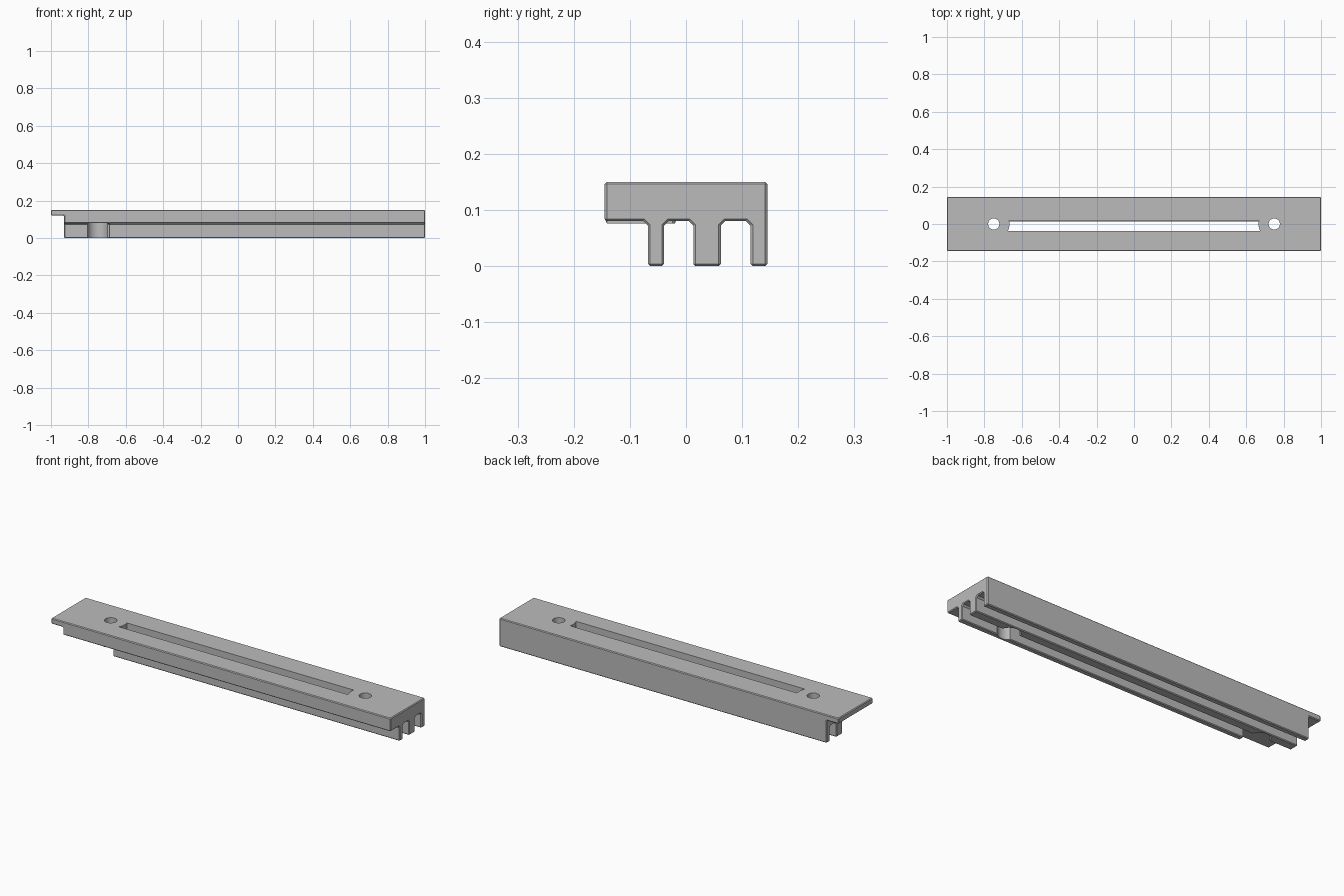
import bpy, bmesh, math

cube = bpy.data.objects.get("Cube")
if cube:
    bpy.data.objects.remove(cube, do_unlink=True)

grey = bpy.data.materials.new("plain grey")
grey.use_nodes = True
grey.diffuse_color = (0.5, 0.5, 0.5, 1)
grey.node_tree.nodes["Principled BSDF"].inputs["Base Color"].default_value = (0.5, 0.5, 0.5, 1)

HALF_Y, TOP, UNDER = 0.145, 0.15, 0.08
FILLET, HOLE_X = 0.008, 0.75
RIBS = [(-0.068, -0.039), (0.013, 0.062), (0.115, HALF_Y)]


def extrude(name, points, offset):
    """Solid from a closed outline of 3D points, pushed along offset."""
    bm = bmesh.new()
    face = bm.faces.new([bm.verts.new(p) for p in points])
    new = bmesh.ops.extrude_face_region(bm, geom=[face])["geom"]
    verts = [g for g in new if isinstance(g, bmesh.types.BMVert)]
    bmesh.ops.translate(bm, verts=verts, vec=offset)
    bmesh.ops.recalc_face_normals(bm, faces=bm.faces)
    mesh = bpy.data.meshes.new(name)
    bm.to_mesh(mesh)
    bm.free()
    obj = bpy.data.objects.new(name, mesh)
    bpy.context.collection.objects.link(obj)
    obj.data.materials.append(grey)
    return obj


def box(name, x0, x1, y0, y1, z0, z1):
    pts = [(x0, y0, z0), (x1, y0, z0), (x1, y1, z0), (x0, y1, z0)]
    return extrude(name, pts, (0, 0, z1 - z0))


def cylinder(name, x, radius, z0, z1):
    angles = [math.tau * i / 48 for i in range(48)]
    pts = [(x + radius * math.cos(a), radius * math.sin(a), z0) for a in angles]
    return extrude(name, pts, (0, 0, z1 - z0))


def apply(obj, mod):
    bpy.context.view_layer.objects.active = obj
    bpy.ops.object.modifier_apply(modifier=mod.name)


def cut(obj, cutter):
    mod = obj.modifiers.new("cut", 'BOOLEAN')
    mod.operation, mod.solver, mod.object = 'DIFFERENCE', 'EXACT', cutter
    apply(obj, mod)
    bpy.data.objects.remove(cutter, do_unlink=True)


# Cross-section: flat plate with three ribs, filleted where they meet
section = [(HALF_Y, TOP), (-HALF_Y, TOP), (-HALF_Y, UNDER)]
for y0, y1 in RIBS:
    section += [(y0 - FILLET, UNDER), (y0, UNDER - FILLET), (y0, 0), (y1, 0)]
    if y1 < HALF_Y:
        section += [(y1, UNDER - FILLET), (y1 + FILLET, UNDER)]
bar = extrude("rail_bar", [(-1, y, z) for y, z in section], (2, 0, 0))

# Thin tongue at the right end, and the shortened front rib
cut(bar, box("tongue_cutter", -1.1, -0.93, -0.3, 0.3, -0.1, 0.12))
cut(bar, box("rib_cutter", -1.1, -0.69, -0.3, -0.02, -0.1, UNDER))

# Small chamfer on the outer edges
bevel = bar.modifiers.new("edge_chamfer", 'BEVEL')
bevel.width, bevel.segments = 0.004, 1
bevel.limit_method, bevel.angle_limit = 'ANGLE', math.radians(60)
apply(bar, bevel)

# Screw holes with clearance for the heads between the ribs
for x in (-HOLE_X, HOLE_X):
    cut(bar, cylinder("head_cutter", x, 0.055, -0.1, UNDER))
    cut(bar, cylinder("hole_cutter", x, 0.03, -0.1, 0.3))

# Long slot whose ends curve around the screw holes
arc = [(0.084 * math.cos(a), 0.084 * math.sin(a))
       for a in (math.asin((-0.038 + 0.058 * i / 10) / 0.084) for i in range(11))]
outline = [(-HOLE_X + dx, dy, UNDER - 0.02) for dx, dy in arc]
outline += [(HOLE_X - dx, dy, UNDER - 0.02) for dx, dy in reversed(arc)]
cut(bar, extrude("slot_cutter", outline, (0, 0, 0.2)))

bpy.ops.object.select_all(action='DESELECT')
bar.select_set(True)
bpy.context.view_layer.objects.active = bar
bpy.ops.object.shade_smooth_by_angle(angle=math.radians(30))
